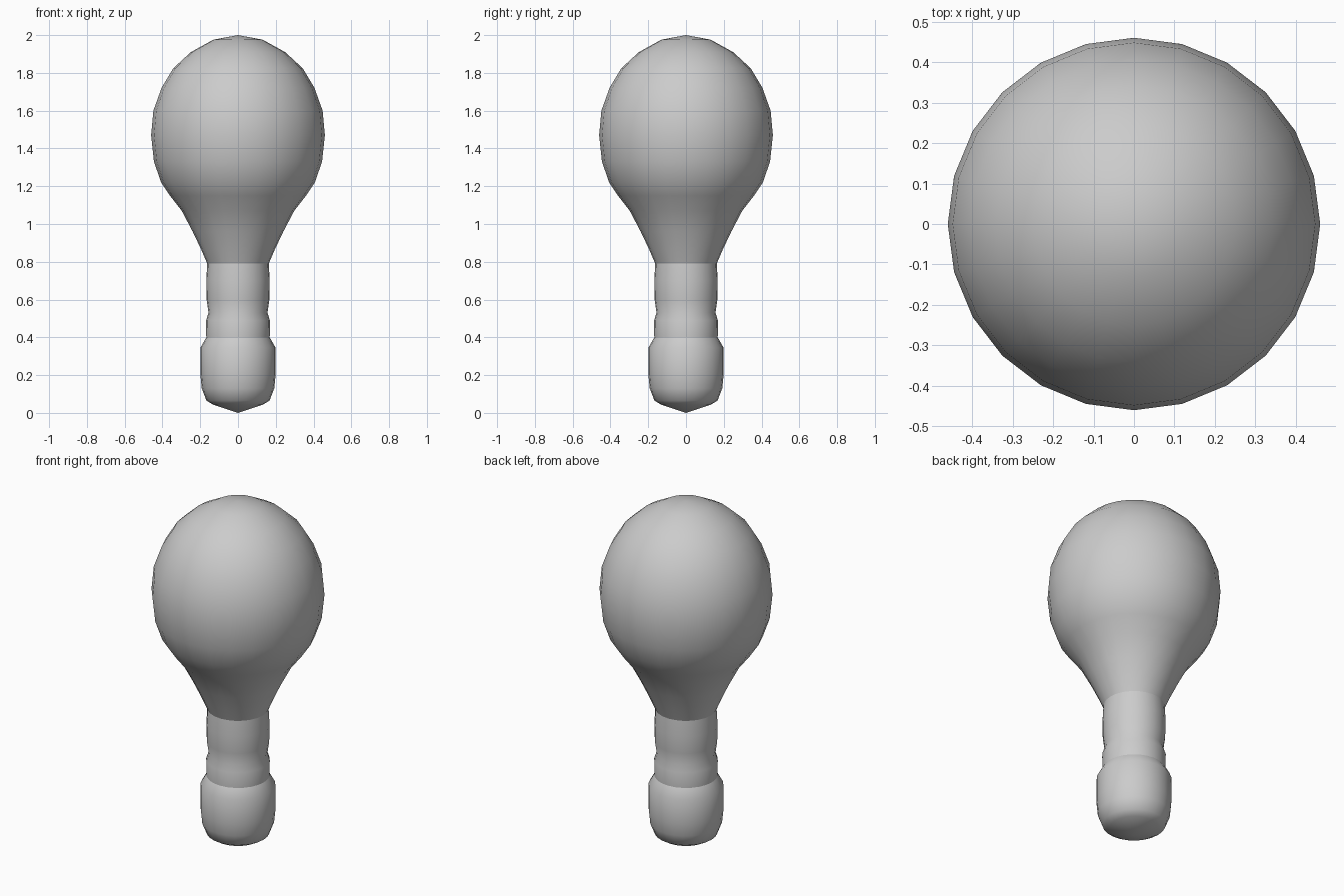
import bpy, bmesh, math

if "Cube" in bpy.data.objects:
    bpy.data.objects.remove(bpy.data.objects["Cube"])

grey = bpy.data.materials.new("light_grey")
grey.diffuse_color = (0.6, 0.6, 0.6, 1)
grey.use_nodes = True
grey.node_tree.nodes["Principled BSDF"].inputs["Base Color"].default_value = grey.diffuse_color


def lathe(name, profile, sides, angle):
    """Revolve (radius, height) points around z; zero radius closes to a tip."""
    bm = bmesh.new()
    rings = []
    for r, z in profile:
        if r == 0:
            rings.append([bm.verts.new((0, 0, z))] * sides)
        else:
            rings.append([bm.verts.new((r * math.cos(2 * math.pi * i / sides),
                                        r * math.sin(2 * math.pi * i / sides), z))
                          for i in range(sides)])
    for low, high in zip(rings, rings[1:]):
        for i in range(sides):
            j = (i + 1) % sides
            corners = dict.fromkeys((low[i], low[j], high[j], high[i]))
            bm.faces.new(list(corners))
    mesh = bpy.data.meshes.new(name)
    bm.to_mesh(mesh)
    bm.free()
    mesh.materials.append(grey)
    obj = bpy.data.objects.new(name, mesh)
    bpy.context.collection.objects.link(obj)
    bpy.ops.object.select_all(action='DESELECT')
    obj.select_set(True)
    bpy.context.view_layer.objects.active = obj
    bpy.ops.object.shade_smooth_by_angle(angle=math.radians(angle))
    return obj


# Round glass bulb tapering down to the neck
lathe("glass_bulb", [(0.163, 0.79), (0.195, 0.865), (0.24, 0.96), (0.298, 1.07),
                     (0.36, 1.15), (0.407, 1.22), (0.445, 1.33), (0.46, 1.47),
                     (0.448, 1.60), (0.405, 1.72), (0.342, 1.825), (0.25, 1.91),
                     (0.13, 1.976), (0, 2.0)], 24, 40)

# Narrow neck with a slight waist and collar
lathe("neck", [(0.168, 0.40), (0.169, 0.49), (0.156, 0.53), (0.166, 0.60),
               (0.168, 0.70), (0.163, 0.79)], 24, 40)

# Thicker screw base with a shallow pointed underside
lathe("screw_base", [(0, 0.0), (0.13, 0.043), (0.167, 0.065), (0.192, 0.13),
                     (0.199, 0.20), (0.199, 0.345), (0.168, 0.40)], 24, 40)
